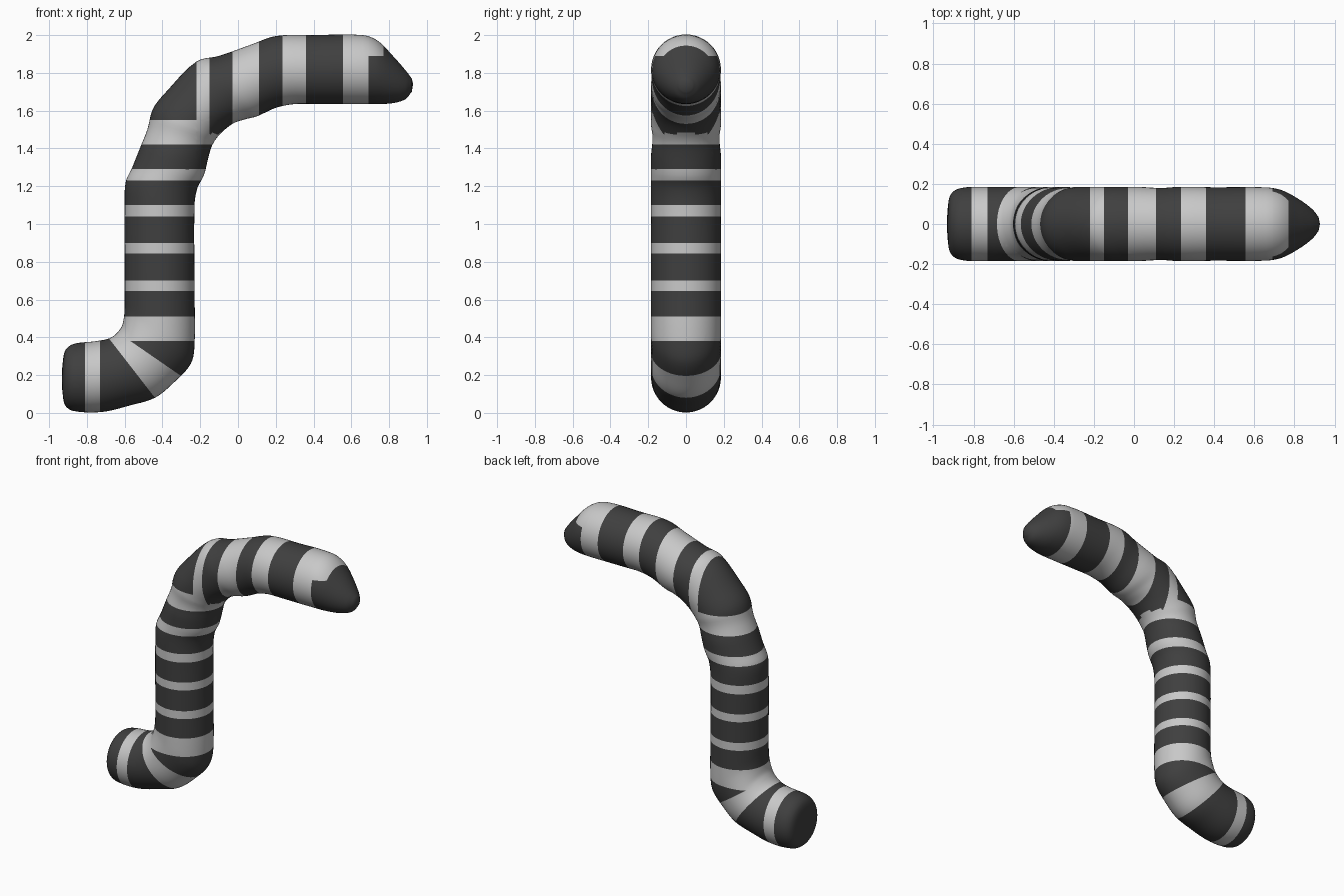
import bpy, bmesh, math
from mathutils import Vector
from mathutils.geometry import interpolate_bezier

cube = bpy.data.objects.get("Cube")
if cube:
    bpy.data.objects.remove(cube, do_unlink=True)


def make_material(name, grey):
    mat = bpy.data.materials.new(name)
    mat.use_nodes = True
    color = (grey, grey, grey, 1)
    mat.diffuse_color = color
    mat.node_tree.nodes["Principled BSDF"].inputs["Base Color"].default_value = color
    return mat


# Cross-sections along the tail: outer x, z and inner x, z
SECTIONS = [
    (-.93, .25, -.93, .11), (-.915, .33, -.915, .04), (-.87, .365, -.87, .01),
    (-.75, .38, -.72, .005), (-.67, .4, -.57, .04), (-.62, .45, -.44, .08),
    (-.605, .5, -.34, .16), (-.6, .56, -.25, .26), (-.6, .64, -.23, .36),
    (-.6, .75, -.23, .65), (-.6, 1.1, -.23, 1.1), (-.595, 1.22, -.215, 1.19),
    (-.56, 1.3, -.18, 1.26), (-.52, 1.4, -.155, 1.36), (-.48, 1.5, -.135, 1.42),
    (-.45, 1.61, -.1, 1.47), (-.38, 1.7, -.03, 1.53), (-.22, 1.86, .04, 1.555),
    (-.1, 1.89, .1, 1.57), (.07, 1.95, .2, 1.615), (.2, 1.995, .3, 1.635),
    (.4, 2, .42, 1.635), (.66, 2, .66, 1.635), (.74, 1.97, .74, 1.635),
    (.82, 1.89, .82, 1.64), (.89, 1.81, .885, 1.66), (.92, 1.77, .92, 1.7),
]
HALF_WIDTH = .185
SIDES = 48
STEPS = 5

# Stripe borders: heights on the upright part, x positions on the upper part
UPRIGHT = [.38, .51, .645, .7, .845, .9, 1.04, 1.1, 1.23, 1.29, 1.42, 1.55]
UPPER = [-.22, -.15, -.03, .11, .235, .36, .555]
BASE = [-.81, -.73]
TIP_X, TIP_TOP_X, TIP_Z = .69, .77, 1.89
KNEE_LOW = (-.68, .39, -1.29)    # start x, start z, slope
KNEE_HIGH = (-.54, .36, -.69)


def smooth_path(points):
    """Smooth curve through the points, with handles scaled to each span."""
    last = len(points) - 1
    tangents = [(points[min(i + 1, last)] - points[max(i - 1, 0)]).normalized()
                for i in range(last + 1)]
    path = []
    for i in range(last):
        a, b = points[i], points[i + 1]
        reach = (b - a).length / 3
        path += interpolate_bezier(a, a + tangents[i] * reach,
                                   b - tangents[i + 1] * reach, b, STEPS + 1)[:-1]
    return path + [points[-1]]


outer = smooth_path([Vector((s[0], 0, s[1])) for s in SECTIONS])
inner = smooth_path([Vector((s[2], 0, s[3])) for s in SECTIONS])

# Tail body: elliptical rings bridged along the path
bm = bmesh.new()
rings = []
for a, b in zip(outer, inner):
    centre, radius = (a + b) / 2, (a - b) / 2
    side = Vector((0, min(HALF_WIDTH, radius.length), 0))
    angles = [math.tau * k / SIDES for k in range(SIDES)]
    rings.append([bm.verts.new(centre + radius * math.cos(t) + side * math.sin(t))
                  for t in angles])
for r, s in zip(rings, rings[1:]):
    for k in range(SIDES):
        n = (k + 1) % SIDES
        bm.faces.new((r[k], r[n], s[n], s[k]))

# Closed ends
for ring, x, z in ((rings[0], -.933, .18), (rings[-1], .927, 1.74)):
    pole = bm.verts.new((x, 0, z))
    for k in range(SIDES):
        bm.faces.new((ring[k], ring[(k + 1) % SIDES], pole))
bmesh.ops.recalc_face_normals(bm, faces=bm.faces)


def cut(co, normal, region):
    """Slice the faces whose centre lies in the region."""
    faces = [f for f in bm.faces if region(f.calc_center_median())]
    edges = {e for f in faces for e in f.edges}
    verts = {v for f in faces for v in f.verts}
    bmesh.ops.bisect_plane(bm, geom=[*verts, *edges, *faces], dist=.0005,
                           plane_co=co, plane_no=normal)


# Crisp edges where the stripes meet
for z in UPRIGHT:
    cut((0, 0, z), (0, 0, 1), lambda c: c.x < -.05)
for x in UPPER:
    cut((x, 0, 0), (1, 0, 0), lambda c: c.z > 1.35)
for x in BASE:
    cut((x, 0, 0), (1, 0, 0), lambda c: c.z < .5)
for x, z, slope in (KNEE_LOW, KNEE_HIGH):
    cut((x, 0, z), (-slope, 0, 1), lambda c: c.z < .45 and c.x > -.73)
for x in (TIP_X, TIP_TOP_X):
    cut((x, 0, 0), (1, 0, 0), lambda c: c.x > .6)
cut((0, 0, TIP_Z), (0, 0, 1), lambda c: c.x > TIP_X)


def band(value, borders):
    return sum(value > b for b in borders)


def above(c, line):
    x, z, slope = line
    return c.z > z + slope * (c.x - x)


def is_dark(c):
    if c.x > TIP_X:
        return c.z < TIP_Z or c.x > TIP_TOP_X
    if c.z > 1.55 or (c.x > -.15 and c.z > 1.48):
        return band(c.x, UPPER) % 2 == 0
    if c.z > UPRIGHT[0] and c.x > -.66:
        return band(c.z, UPRIGHT) % 2 == 0
    if c.x < BASE[1]:
        return c.x < BASE[0]
    return above(c, KNEE_HIGH) or not above(c, KNEE_LOW)


for f in bm.faces:
    f.material_index = int(is_dark(f.calc_center_median()))

mesh = bpy.data.meshes.new("striped_tail")
bm.to_mesh(mesh)
bm.free()
mesh.materials.append(make_material("pale_grey", .58))
mesh.materials.append(make_material("charcoal", .05))
mesh.shade_smooth()
tail = bpy.data.objects.new("striped_tail", mesh)
bpy.context.collection.objects.link(tail)
